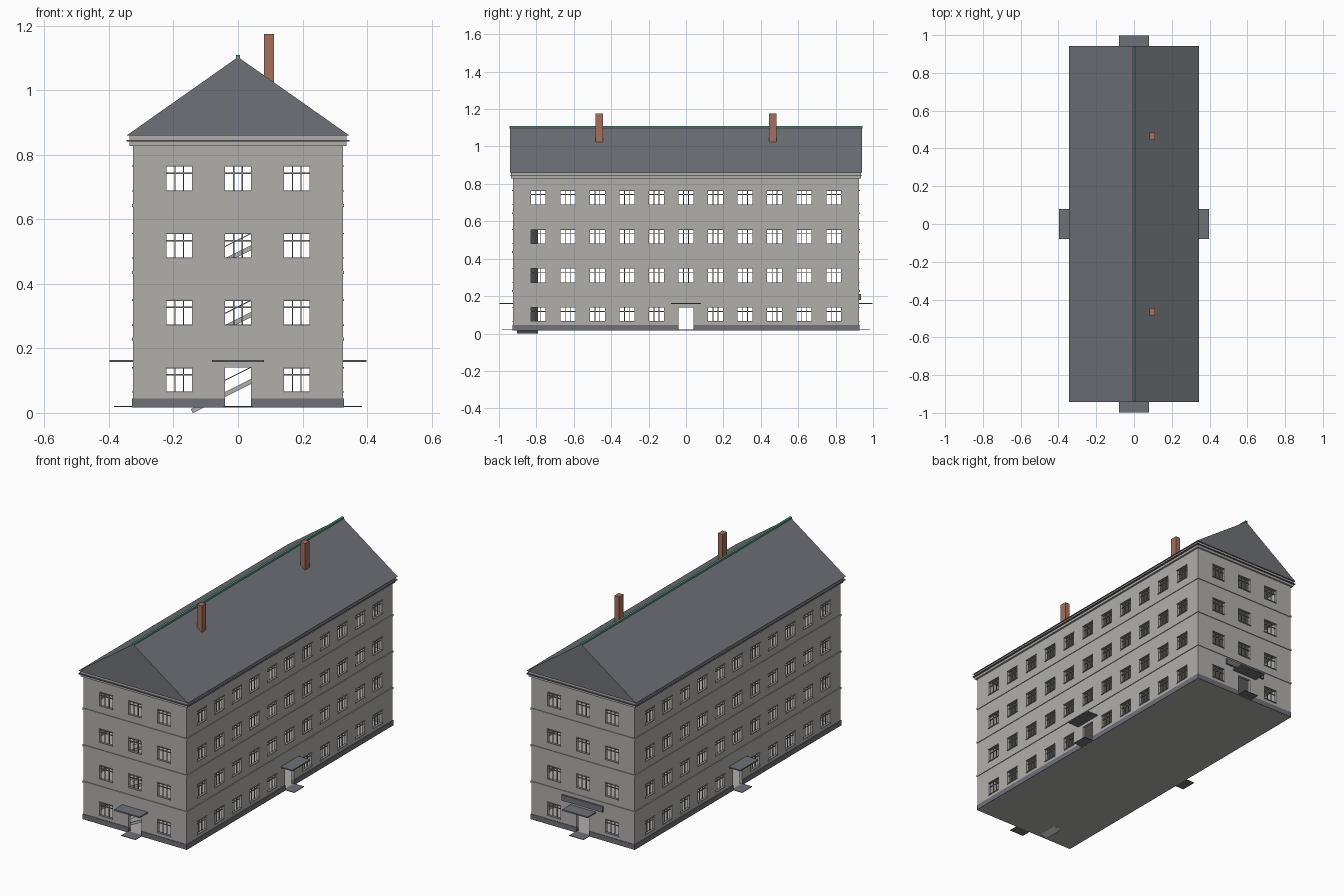
import bpy, bmesh, math
from mathutils import Matrix, Vector

if "Cube" in bpy.data.objects:
    bpy.data.objects.remove(bpy.data.objects["Cube"])


def material(name, rgb):
    m = bpy.data.materials.new(name)
    m.use_nodes = True
    m.diffuse_color = (*rgb, 1)
    m.node_tree.nodes["Principled BSDF"].inputs["Base Color"].default_value = (*rgb, 1)
    return m


PLASTER = material("grey plaster", (0.44, 0.43, 0.41))
SLATE = material("slate grey", (0.155, 0.165, 0.185))
BRICK = material("brick red", (0.38, 0.16, 0.11))
GREEN = material("green metal", (0.10, 0.30, 0.20))
FRAME = material("frame grey", (0.25, 0.25, 0.25))

HX, HY = 0.325, 0.925          # half size of the building
BASE, TOP = 0.016, 0.86        # underside of the walls and eaves
FLOORS = [(0.065, 0.14), (0.272, 0.349), (0.48, 0.556), (0.688, 0.765)]
HALF = 0.04                    # half width of windows and doors
WALL = 0.015

# angle, distance of the wall from the centre, half width, window centres
SHORT = [-0.182, 0, 0.182]
LONG = [i * 0.158 for i in range(-5, 6)]
SIDES = [(0, HY, HX, SHORT), (90, HX, HY, LONG), (180, HY, HX, SHORT), (270, HX, HY, LONG)]


def turn(angle):
    return Matrix.Rotation(math.radians(angle), 4, "Z")


def box(bm, x0, x1, y0, y1, z0, z1, matrix=Matrix()):
    place = Matrix.Translation(((x0 + x1) / 2, (y0 + y1) / 2, (z0 + z1) / 2))
    size = Matrix.Diagonal((x1 - x0, y1 - y0, z1 - z0, 1))
    bmesh.ops.create_cube(bm, size=1, matrix=matrix @ place @ size)


def finish(bm, name, mat):
    mesh = bpy.data.meshes.new(name)
    bm.to_mesh(mesh)
    bm.free()
    mesh.materials.append(mat)
    ob = bpy.data.objects.new(name, mesh)
    bpy.context.collection.objects.link(ob)
    return ob


def block(name, mat, *size):
    bm = bmesh.new()
    box(bm, *size)
    return finish(bm, name, mat)


# Hollow walls, laid as a grid that leaves out windows and doors
bm = bmesh.new()
levels = [BASE] + [z for pair in FLOORS for z in pair] + [TOP]
for angle, dist, width, centres in SIDES:
    rot = turn(angle)
    cuts = [-width] + [c + s for c in centres for s in (-HALF, HALF)] + [width]
    for i in range(len(cuts) - 1):
        for j in range(len(levels) - 1):
            middle = abs(cuts[i] + cuts[i + 1]) < 0.001
            if i % 2 and (j % 2 or (j == 0 and middle)):
                continue
            u0, u1, z0, z1 = cuts[i], cuts[i + 1], levels[j], levels[j + 1]
            corners = [(u0, z0), (u1, z0), (u1, z1), (u0, z1)]
            bm.faces.new([bm.verts.new(rot @ Vector((u, -dist, z))) for u, z in corners])
bmesh.ops.remove_doubles(bm, verts=bm.verts, dist=0.0005)
walls = finish(bm, "walls", PLASTER)
shell = walls.modifiers.new("thickness", "SOLIDIFY")
shell.thickness = WALL
shell.offset = -1
shell.use_even_offset = True

# Floor slabs
block("ground_floor", PLASTER, -HX, HX, -HY, HY, BASE, BASE + 0.004)
for n, z in enumerate((0.228, 0.435, 0.643)):
    block(f"floor_slab_{n + 1}", PLASTER, -HX + 0.01, HX - 0.01,
          -HY + 0.01, HY - 0.01, z - 0.004, z + 0.004)

# Details repeated on every side
plinth, frames, sills, bands, canopies, steps = [bmesh.new() for _ in range(6)]
for angle, d, width, centres in SIDES:
    rot = turn(angle)
    for s0, s1 in ((-width - 0.002, -HALF), (HALF, width + 0.002)):
        box(plinth, s0, s1, -d - 0.003, -d + WALL, BASE, 0.045, rot)
    box(canopies, -0.08, 0.08, -d - 0.073, -d, 0.157, 0.164, rot)
    box(steps, -0.045, 0.045, -d - 0.06, -d + 0.005, BASE + 0.002, BASE + 0.005, rot)
    for z in (0.228, 0.435, 0.643):
        box(bands, -width - 0.004, width + 0.004, -d - 0.004, -d + 0.002, z - 0.005, z + 0.005, rot)
    for row, (z0, z1) in enumerate(FLOORS):
        for c in centres:
            if row == 0 and abs(c) < 0.01:
                continue
            for m in (-0.013, 0.013):
                box(frames, c + m - 0.002, c + m + 0.002, -d + 0.007, -d + 0.012, z0, z1, rot)
            box(frames, c - HALF, c + HALF, -d + 0.007, -d + 0.012, z1 - 0.024, z1 - 0.02, rot)
            for z in (z0, z1):
                box(sills, c - HALF - 0.002, c + HALF + 0.002, -d - 0.004, -d + 0.01,
                    z - 0.002, z + 0.002, rot)
finish(plinth, "plinth", SLATE)
finish(frames, "window_frames", FRAME)
finish(sills, "window_sills", FRAME)
finish(bands, "string_courses", PLASTER)
finish(canopies, "door_canopies", SLATE)
finish(steps, "door_steps", SLATE)

# Panel above the back door
block("back_panel", SLATE, -0.13, 0.13, HY, HY + 0.01, 0.178, 0.21)

# Cornice with a thin projecting ledge
block("cornice", PLASTER, -0.336, 0.336, -0.935, 0.935, 0.828, TOP)
block("cornice_ledge", SLATE, -0.345, 0.345, -0.942, 0.942, 0.841, 0.846)

# Gabled roof prism
bm = bmesh.new()
profile = [(-0.345, TOP), (0.345, TOP), (0, 1.103)]
ends = [[bm.verts.new((x, y, z)) for x, z in profile] for y in (-0.942, 0.942)]
bm.faces.new(ends[0])
bm.faces.new(ends[1][::-1])
for i in range(3):
    k = (i + 1) % 3
    bm.faces.new((ends[0][k], ends[0][i], ends[1][i], ends[1][k]))
bmesh.ops.recalc_face_normals(bm, faces=bm.faces)
finish(bm, "roof", SLATE)

block("ridge_cap", GREEN, -0.006, 0.006, -0.943, 0.943, 1.097, 1.109)

# Chimneys
for name, y in (("front_chimney", -0.464), ("back_chimney", 0.464)):
    block(name, BRICK, 0.081, 0.111, y - 0.02, y + 0.02, 1.0, 1.175)

# Stair flights with handrails, seen through the front windows
slope = Matrix.Rotation(-math.atan(0.5), 4, "Y")
flights, rails = bmesh.new(), bmesh.new()
for n in range(3):
    place = Matrix.Translation((0, -0.848, 0.077 + n * 0.2075)) @ slope
    box(flights, -0.16, 0.16, -0.056, 0.056, -0.007, 0.007, place)
    for y in (-0.054, 0.052):
        box(rails, -0.13, 0.16, y, y + 0.002, 0.038, 0.041, place)
finish(flights, "stair_flights", PLASTER)
finish(rails, "stair_rails", FRAME)
